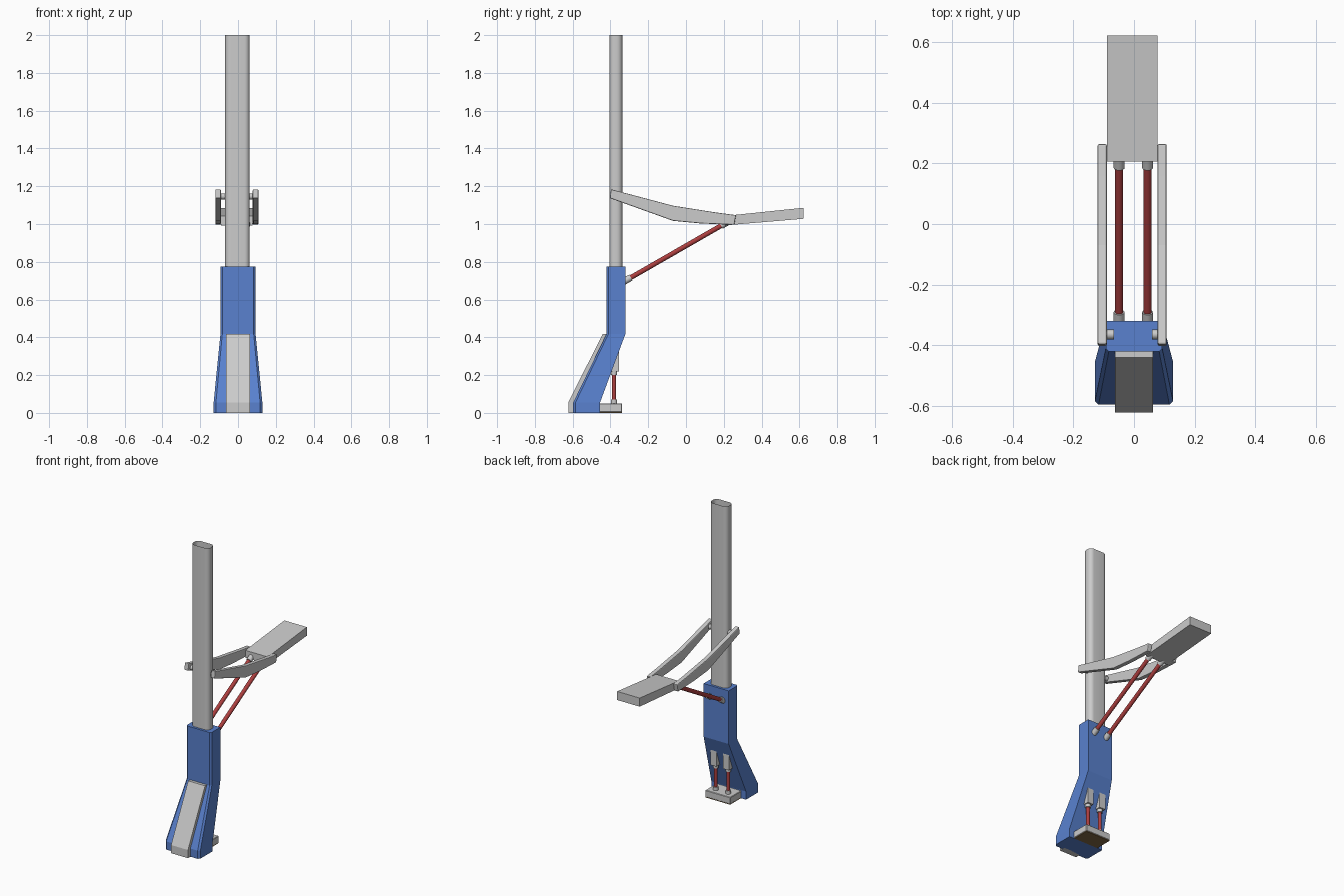
import bpy, bmesh, math
from mathutils import Vector

if "Cube" in bpy.data.objects:
    bpy.data.objects.remove(bpy.data.objects["Cube"])


def material(name, rgb):
    m = bpy.data.materials.new(name)
    m.diffuse_color = (*rgb, 1)
    m.use_nodes = True
    m.node_tree.nodes["Principled BSDF"].inputs["Base Color"].default_value = m.diffuse_color
    return m


BLUE = material("blue_paint", (0.10, 0.22, 0.62))
RED = material("red_rod", (0.42, 0.05, 0.05))
BROWN = material("brown_sole", (0.22, 0.14, 0.06))


def loft(name, rings, mat=None, caps=True):
    """Skin a list of equal-length point loops."""
    bm = bmesh.new()
    loops = [[bm.verts.new(p) for p in r] for r in rings]
    n = len(loops[0])
    for a, b in zip(loops, loops[1:]):
        for i in range(n):
            j = (i + 1) % n
            bm.faces.new((a[i], a[j], b[j], b[i]))
    if caps:
        bm.faces.new(loops[0][::-1])
        bm.faces.new(loops[-1])
    bmesh.ops.recalc_face_normals(bm, faces=bm.faces)
    me = bpy.data.meshes.new(name)
    bm.to_mesh(me)
    bm.free()
    ob = bpy.data.objects.new(name, me)
    bpy.context.collection.objects.link(ob)
    if mat:
        me.materials.append(mat)
    return ob


def rect(z, y0, y1, w, c=0.0):
    """Horizontal rectangle, front corners optionally chamfered."""
    pts = [(w, y1), (-w, y1)]
    pts += [(-w, y0 + c), (-w + c, y0), (w - c, y0), (w, y0 + c)] if c else [(-w, y0), (w, y0)]
    return [(x, y, z) for x, y in pts]


def extrude_x(name, profile, x0, x1):
    return loft(name, [[(x, y, z) for y, z in profile] for x in (x0, x1)])


def box(name, x0, x1, y0, y1, z0, z1, mat=None):
    return loft(name, [[(x0, y0, z), (x1, y0, z), (x1, y1, z), (x0, y1, z)] for z in (z0, z1)], mat)


def smooth(ob, angle=40):
    bpy.ops.object.select_all(action='DESELECT')
    ob.select_set(True)
    bpy.context.view_layer.objects.active = ob
    bpy.ops.object.shade_smooth_by_angle(angle=math.radians(angle))


def bevel(ob, width, segments=2):
    m = ob.modifiers.new("bevel", 'BEVEL')
    m.width, m.segments = width, segments


def rod(name, a, b, r, mat=None):
    a, b = Vector(a), Vector(b)
    bpy.ops.mesh.primitive_cylinder_add(vertices=20, radius=r, depth=(b - a).length, location=(a + b) / 2)
    ob = bpy.context.object
    ob.name = name
    ob.rotation_euler = (b - a).to_track_quat('Z', 'Y').to_euler()
    if mat:
        ob.data.materials.append(mat)
    smooth(ob)
    return ob


# Blue lower body, flaring toward the foot
loft("lower_body", [rect(0.0, -0.597, -0.455, 0.129, 0.012),
                    rect(0.055, -0.597, -0.455, 0.129, 0.012),
                    rect(0.417, -0.421, -0.321, 0.093, 0.010),
                    rect(0.775, -0.421, -0.321, 0.093, 0.010)], BLUE)

# Grey plate on the front slope
loft("front_plate", [rect(0.0, -0.623, -0.58, 0.063),
                     rect(0.055, -0.623, -0.58, 0.063),
                     rect(0.418, -0.441, -0.41, 0.063)])

# Hollow post with rounded section, open at the top
cx, cy, hw, hd, r = -0.003, -0.371, 0.065, 0.034, 0.028
section = []
for k, (sx, sy) in enumerate([(1, 1), (-1, 1), (-1, -1), (1, -1)]):
    for i in range(7):
        t = math.pi / 2 * (k + i / 6)
        section.append((cx + sx * (hw - r) + r * math.cos(t), cy + sy * (hd - r) + r * math.sin(t)))
smooth(loft("post", [[(x, y, z) for x, y in section] for z in (0.77, 2.0)], caps=False))

# Side arms and their pivot pins
arm = [(-0.403, 1.137), (-0.069, 1.017), (0.08, 1.003), (0.255, 0.996), (0.265, 1.047),
       (0.16, 1.061), (-0.069, 1.097), (-0.397, 1.184)]
for side, x0, x1, px in (("left", -0.120, -0.090, -0.066), ("right", 0.078, 0.108, 0.060)):
    bevel(extrude_x(side + "_arm", arm, x0, x1), 0.005)
    inner = x1 if side == "left" else x0
    rod(side + "_pivot_pin", (inner, -0.365, 1.146), (px, -0.365, 1.146), 0.016)

# Rear paddle between the arm ends
extrude_x("paddle", [(0.207, 0.993), (0.622, 1.028), (0.622, 1.086), (0.207, 1.043)], -0.090, 0.078)

# Stay rods, lower pistons and their fittings
low, high = Vector((0, -0.335, 0.692)), Vector((0, 0.222, 1.012))
d = (high - low).normalized()
for side, x in (("left", -0.049), ("right", 0.045)):
    o = Vector((x, 0, 0))
    rod(side + "_stay", low + o, high + o, 0.013, RED)
    rod(side + "_stay_lower_collar", low + o, low + o + d * 0.05, 0.018)
    rod(side + "_stay_upper_collar", high + o - d * 0.042, high + o, 0.018)
    rod(side + "_piston", (x, -0.381, 0.045), (x, -0.381, 0.22), 0.011, RED)
    rod(side + "_piston_lower_collar", (x, -0.381, 0.045), (x, -0.381, 0.072), 0.016)
    rod(side + "_piston_upper_collar", (x, -0.381, 0.2), (x, -0.381, 0.23), 0.017)
    box(side + "_piston_housing", x - 0.022, x + 0.022, -0.405, -0.356, 0.22, 0.34)

# Foot pad with brown sole
bevel(box("foot_pad", -0.093, 0.093, -0.46, -0.338, 0.004, 0.05), 0.003, 1)
box("foot_pad_sole", -0.091, 0.091, -0.455, -0.34, 0.0, 0.006, BROWN)
